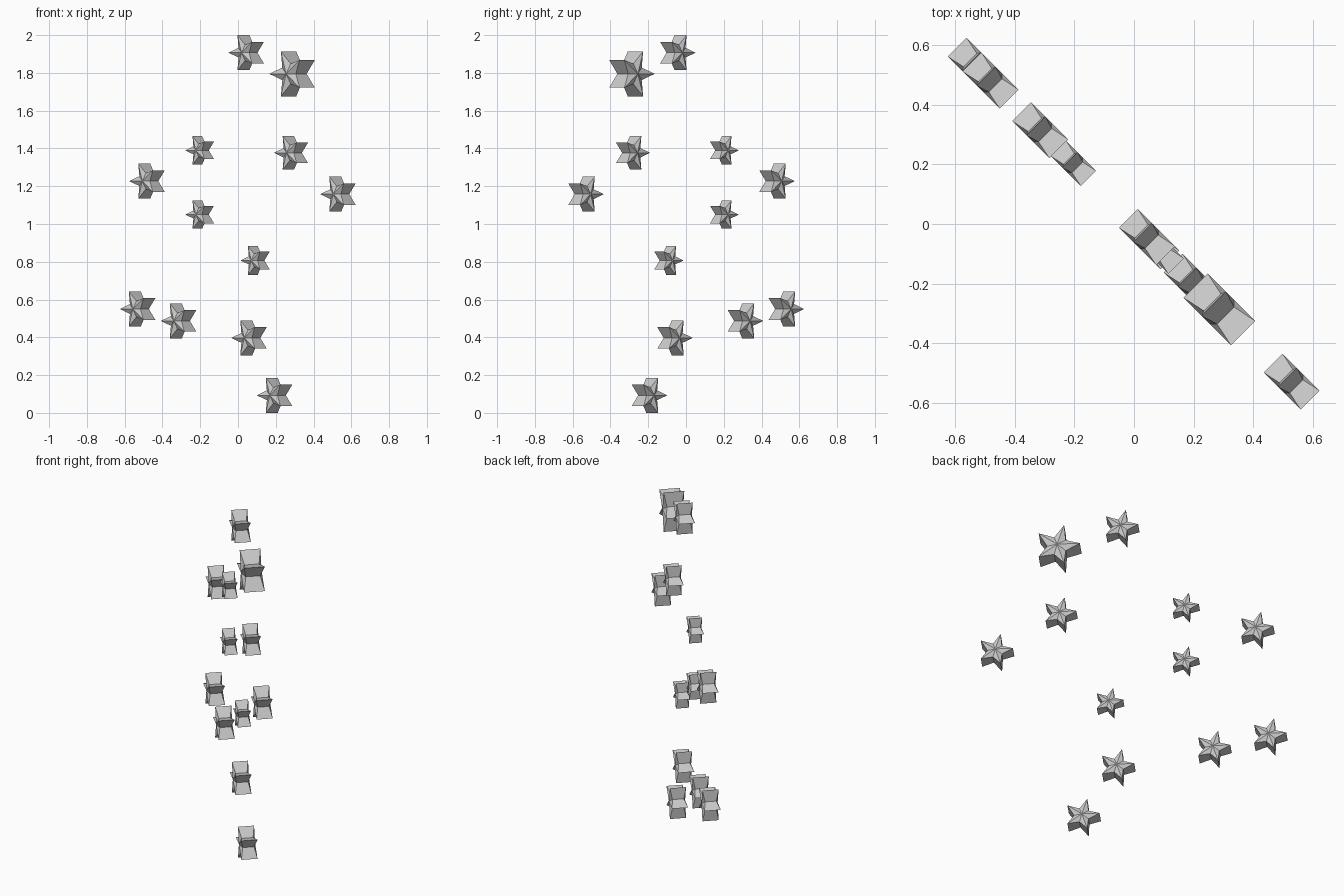
import bpy, bmesh
from math import sin, cos, pi
from mathutils import Vector

if "Cube" in bpy.data.objects:
    bpy.data.objects.remove(bpy.data.objects["Cube"])

U = Vector((1, -1, 0)).normalized()   # direction along the sheet of stars
N = Vector((1, 1, 0)).normalized()    # sheet normal
Z = Vector((0, 0, 1))


def star(name, x, z, r):
    """Thick five-pointed star with ridged faces, one tip pointing along -U."""
    half = 0.46 * r
    bm = bmesh.new()
    rings, hubs = [], []
    for side in (-1, 1):
        ring = []
        for i in range(10):
            a = pi + i * pi / 5
            rad, h = (r, half) if i % 2 == 0 else (0.45 * r, 0.7 * half)
            ring.append(bm.verts.new(U * rad * cos(a) + Z * rad * sin(a) + N * side * h))
        rings.append(ring)
        hubs.append(bm.verts.new(N * side * half))
    for i in range(10):
        j = (i + 1) % 10
        for ring, hub in zip(rings, hubs):
            bm.faces.new((hub, ring[i], ring[j]))
        bm.faces.new((rings[0][i], rings[0][j], rings[1][j], rings[1][i]))
    bmesh.ops.recalc_face_normals(bm, faces=bm.faces)
    mesh = bpy.data.meshes.new(name)
    bm.to_mesh(mesh)
    bm.free()
    ob = bpy.data.objects.new(name, mesh)
    ob.location = (x, -x, z)
    bpy.context.collection.objects.link(ob)


# Star positions in the diagonal sheet: x (y = -x), z, radius
stars = [
    (0.05, 1.907, 0.0975), (0.295, 1.795, 0.125),
    (-0.198, 1.39, 0.079), (0.287, 1.377, 0.0935),
    (-0.475, 1.227, 0.0975), (0.536, 1.158, 0.0975),
    (-0.198, 1.05, 0.079), (0.096, 0.807, 0.08),
    (-0.525, 0.55, 0.0975), (-0.308, 0.487, 0.0975),
    (0.065, 0.397, 0.0975), (0.2, 0.093, 0.0975),
]
for i, (x, z, r) in enumerate(stars):
    star(f"star_{i + 1}", x, z, r)
